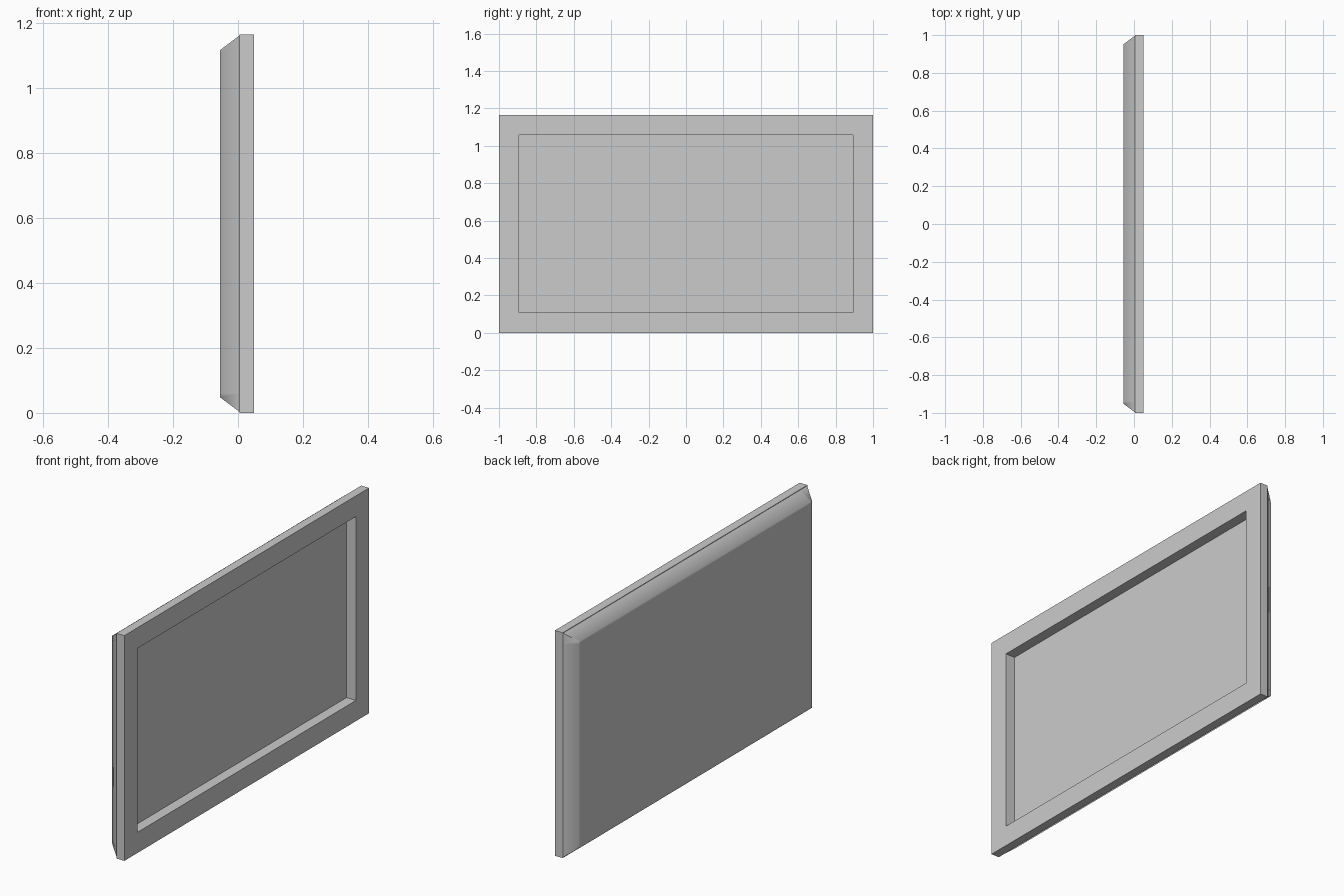
import bpy, bmesh
from math import radians

if "Cube" in bpy.data.objects:
    bpy.data.objects.remove(bpy.data.objects["Cube"])

H = 1.165  # overall height


def ring(bm, x, inset):
    y, lo, hi = 1 - inset, inset, H - inset
    return [bm.verts.new((x, a, b)) for a, b in ((-y, lo), (y, lo), (y, hi), (-y, hi))]


def bridge(bm, a, b):
    for i in range(4):
        j = (i + 1) % 4
        bm.faces.new((a[i], a[j], b[j], b[i]))


def finish(bm, name):
    bmesh.ops.recalc_face_normals(bm, faces=bm.faces)
    me = bpy.data.meshes.new(name)
    bm.to_mesh(me)
    bm.free()
    ob = bpy.data.objects.new(name, me)
    bpy.context.collection.objects.link(ob)
    return ob


# Front frame with the recessed screen panel
bm = bmesh.new()
profile = [(0.005, 0.006), (0.005, 0), (0.05, 0), (0.05, 0.107), (-0.004, 0.107)]
rings = [ring(bm, x, d) for x, d in profile]
for a, b in zip(rings, rings[1:]):
    bridge(bm, a, b)
bm.faces.new(rings[-1])
bm.faces.new(rings[0])
# the closing back face sits inside the cover; drop it so the shell stays open there
bmesh.ops.recalc_face_normals(bm, faces=bm.faces)
bmesh.ops.delete(bm, geom=[f for f in bm.faces if len(f.verts) == 4 and
                           all(v in rings[0] for v in f.verts)], context='FACES_ONLY')
frame = finish(bm, "screen_frame")

# Rear cover with sloping, softly shaded edges
bm = bmesh.new()
outer, inner = ring(bm, 0.005, 0.003), ring(bm, -0.055, 0.048)
bridge(bm, outer, inner)
bm.faces.new(inner)
# support cuts keep the shading gradient close to the rim
for co, no in (((0, 0, 0.06), (0, 0, 1)), ((0, 0, H - 0.06), (0, 0, 1)),
               ((0, -0.94, 0), (0, 1, 0)), ((0, 0.94, 0), (0, 1, 0))):
    bmesh.ops.bisect_plane(bm, geom=bm.verts[:] + bm.edges[:] + bm.faces[:],
                           plane_co=co, plane_no=no)
cover = finish(bm, "rear_cover")
bpy.context.view_layer.objects.active = cover
cover.select_set(True)
bpy.ops.object.shade_smooth_by_angle(angle=radians(60))
